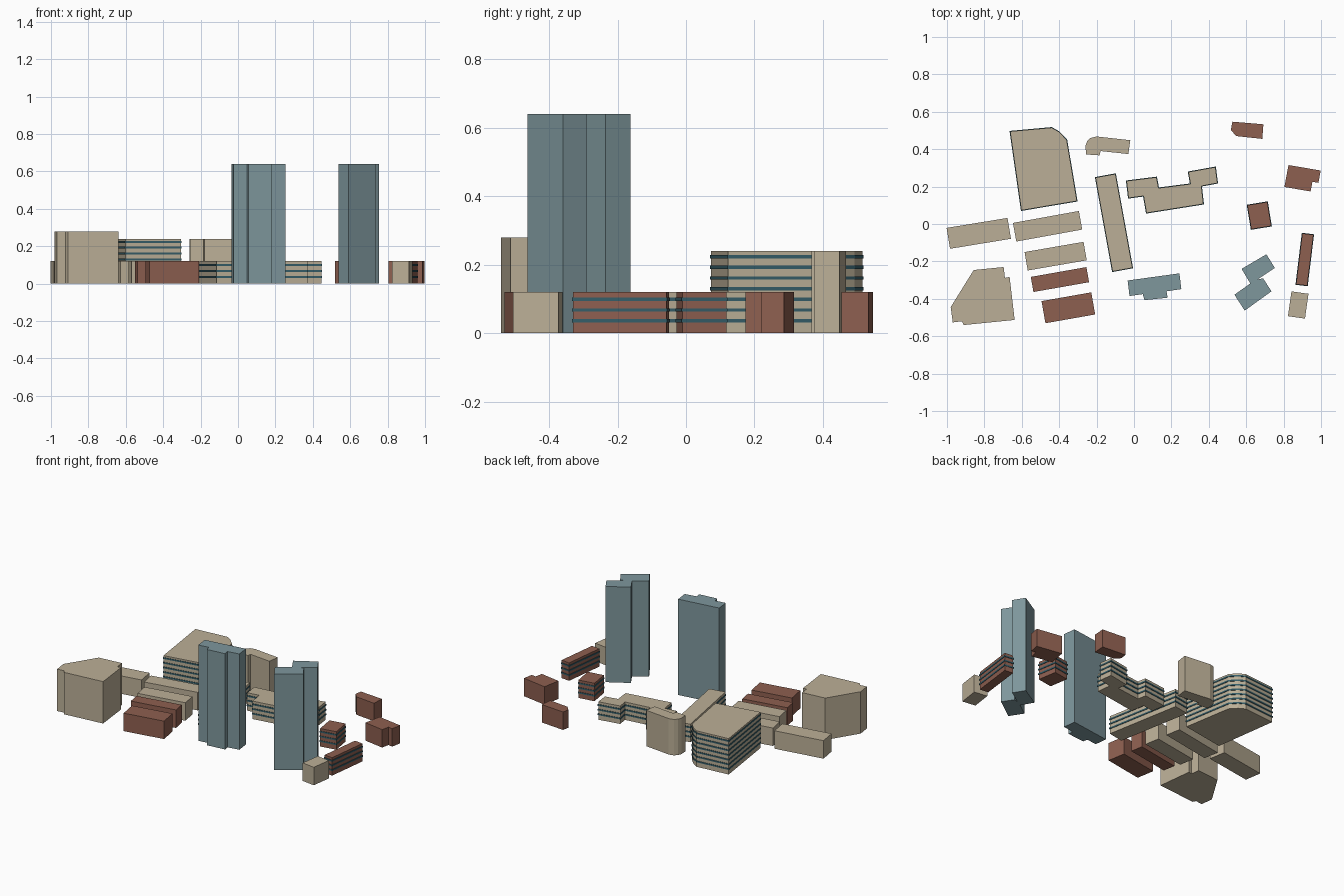
import bpy, bmesh
from math import radians, cos, sin
from mathutils import Vector

if "Cube" in bpy.data.objects:
    bpy.data.objects.remove(bpy.data.objects["Cube"])


def material(name, rgb):
    m = bpy.data.materials.new(name)
    m.diffuse_color = (*rgb, 1)
    m.use_nodes = True
    m.node_tree.nodes["Principled BSDF"].inputs["Base Color"].default_value = m.diffuse_color
    return m


BEIGE = material("beige_stone", (0.50, 0.43, 0.31))
BRICK = material("red_brick", (0.27, 0.115, 0.08))
GLASS = material("blue_glass", (0.21, 0.31, 0.335))
WINDOW = material("dark_window", (0.035, 0.11, 0.14))


def finish(bm, name, mat):
    bmesh.ops.recalc_face_normals(bm, faces=bm.faces)
    me = bpy.data.meshes.new(name)
    bm.to_mesh(me)
    bm.free()
    me.materials.append(mat)
    ob = bpy.data.objects.new(name, me)
    bpy.context.collection.objects.link(ob)


def outset(pts, d):
    # mitred offset of a counter-clockwise outline
    out = []
    for i, p in enumerate(pts):
        e1 = (p - pts[i - 1]).normalized()
        e2 = (pts[(i + 1) % len(pts)] - p).normalized()
        n1, n2 = Vector((e1.y, -e1.x)), Vector((e2.y, -e2.x))
        out.append(p + (n1 + n2) * d / (1 + n1.dot(n2)))
    return out


def building(name, mat, height, outline, floors=0):
    pts = [Vector(p) for p in outline]
    area = sum(p.x * q.y - q.x * p.y for p, q in zip(pts, pts[1:] + pts[:1]))
    if area < 0:
        pts.reverse()
    # solid block
    bm = bmesh.new()
    base = bm.faces.new([bm.verts.new((p.x, p.y, 0)) for p in pts])
    top = bmesh.ops.extrude_face_region(bm, geom=[base])["geom"]
    bmesh.ops.translate(bm, vec=(0, 0, height),
                        verts=[g for g in top if isinstance(g, bmesh.types.BMVert)])
    finish(bm, name, mat)
    # window bands wrapped round the walls
    if floors:
        bm = bmesh.new()
        n = len(pts)
        outer = outset(pts, 0.003)
        for k in range(floors):
            z = 0.0365 + 0.0312 * k
            rings = [[bm.verts.new((p.x, p.y, z + dz)) for p in loop]
                     for loop, dz in ((pts, -0.005), (outer, -0.005),
                                      (outer, 0.005), (pts, 0.005))]
            for a, b in zip(rings, rings[1:]):
                for i in range(n):
                    j = (i + 1) % n
                    bm.faces.new((a[i], a[j], b[j], b[i]))
        finish(bm, name + "_window_bands", WINDOW)


def rect(x, y, w, l, deg):
    c, s = cos(radians(deg)), sin(radians(deg))
    return [(x + c * u * w / 2 - s * v * l / 2, y + s * u * w / 2 + c * v * l / 2)
            for u, v in ((-1, -1), (1, -1), (1, 1), (-1, 1))]


# large mid-rise blocks
building("wide_office", BEIGE, 0.24,
         [(-.662, .495), (-.44, .515), (-.40, .492), (-.36, .45), (-.305, .123), (-.602, .073)], 7)
building("rounded_block", BEIGE, 0.24,
         [(-.257, .372), (-.259, .42), (-.25, .443), (-.233, .46), (-.20, .468),
          (-.02, .448), (-.03, .374), (-.179, .39), (-.184, .367)])
building("corner_hall", BEIGE, 0.28,
         [(-.857, -.246), (-.697, -.23), (-.69, -.288), (-.665, -.283), (-.638, -.513),
          (-.91, -.54), (-.921, -.52), (-.969, -.526), (-.98, -.444)])

# low beige slabs
building("long_slab", BEIGE, 0.12, rect(-.107, .007, .108, .51, 10.3), 3)
building("stepped_slab", BEIGE, 0.12,
         [(-.04, .23), (.12, .25), (.131, .192), (.302, .214), (.291, .278), (.435, .304),
          (.446, .219), (.36, .203), (.371, .107), (.067, .059), (.051, .15), (-.029, .139)], 3)
building("west_slab", BEIGE, 0.12, rect(-.83, -.05, .33, .113, 9.3))
building("north_row_slab", BEIGE, 0.12, rect(-.462, -.012, .358, .101, 10.3))
building("middle_row_slab", BEIGE, 0.12, rect(-.419, -.172, .32, .10, 9.8))
building("small_east_block", BEIGE, 0.12, rect(.878, -.433, .092, .134, -8))

# low brick buildings
building("brick_row_slab", BRICK, 0.12, rect(-.396, -.297, .302, .082, 10))
building("brick_south_block", BRICK, 0.12, rect(-.351, -.448, .27, .12, 10))
building("brick_cube", BRICK, 0.12, rect(.67, .045, .108, .13, 9.3), 3)
building("brick_bar", BRICK, 0.12, rect(.913, -.19, .06, .274, -7), 3)
building("brick_north_block", BRICK, 0.12,
         [(.526, .547), (.692, .533), (.686, .455), (.547, .47), (.518, .502)])
building("brick_notched_block", BRICK, 0.12,
         [(.826, .315), (.998, .286), (.986, .22), (.954, .226), (.944, .174), (.804, .198)])

# glass towers
building("west_tower", GLASS, 0.64,
         [(-.034, -.302), (.243, -.264), (.253, -.348), (.174, -.36), (.18, -.394),
          (.056, -.407), (.047, -.375), (-.024, -.385)])
building("east_tower", GLASS, 0.64,
         [(.575, -.24), (.708, -.162), (.753, -.235), (.66, -.297), (.69, -.29),
          (.735, -.36), (.592, -.463), (.537, -.378), (.622, -.318)])
